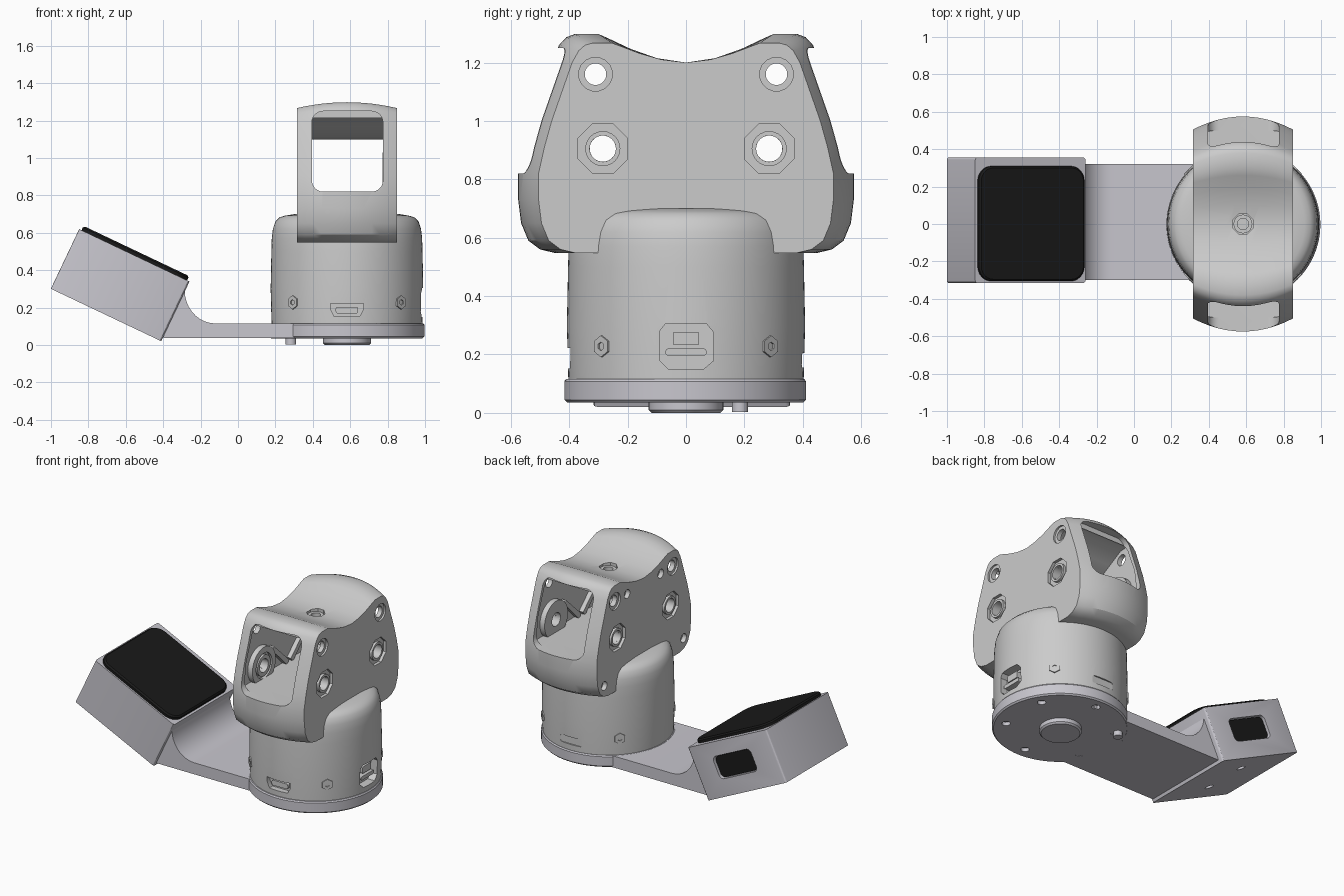
import bpy, bmesh, math
from mathutils import Matrix, Vector

if "Cube" in bpy.data.objects:
    bpy.data.objects.remove(bpy.data.objects["Cube"])

CX = 0.5825                       # axis of the turret
I = Matrix.Identity(4)


def material(name, color):
    m = bpy.data.materials.new(name)
    m.diffuse_color = color
    m.use_nodes = True
    m.node_tree.nodes["Principled BSDF"].inputs["Base Color"].default_value = m.diffuse_color
    return m


BLACK = material("black_glass", (0.01, 0.01, 0.01, 1))
PALE = material("pale_shell", (0.58, 0.57, 0.62, 1))


def finish(bm, name, mat=None, m=I):
    bmesh.ops.remove_doubles(bm, verts=bm.verts, dist=1e-5)
    bmesh.ops.recalc_face_normals(bm, faces=bm.faces)
    bm.transform(m)
    me = bpy.data.meshes.new(name)
    bm.to_mesh(me)
    bm.free()
    ob = bpy.data.objects.new(name, me)
    bpy.context.collection.objects.link(ob)
    if mat:
        me.materials.append(mat)
    return ob


def loft(name, rings, mat=None, m=I):
    """Skin a list of equal closed rings and cap both ends."""
    bm = bmesh.new()
    vs = [[bm.verts.new(p) for p in r] for r in rings]
    n = len(rings[0])
    for a, b in zip(vs, vs[1:]):
        for i in range(n):
            bm.faces.new((a[i], a[(i + 1) % n], b[(i + 1) % n], b[i]))
    bm.faces.new(vs[0])
    bm.faces.new(vs[-1])
    return finish(bm, name, mat, m)


def prism(name, axis, pts, a, b, mat=None, m=I):
    put = {'X': lambda p, d: (d, p[0], p[1]),
           'Y': lambda p, d: (p[0], d, p[1]),
           'Z': lambda p, d: (p[0], p[1], d)}[axis]
    return loft(name, [[put(p, d) for p in pts] for d in (a, b)], mat, m)


def lathe(name, prof, m=I, n=64, mat=None):
    """Spin a closed (radius, z) profile round z."""
    bm = bmesh.new()
    vs = [[bm.verts.new((r * math.cos(t), r * math.sin(t), z)) for r, z in prof]
          for t in (2 * math.pi * i / n for i in range(n))]
    k = len(prof)
    for i in range(n):
        a, b = vs[i], vs[(i + 1) % n]
        for j in range(k):
            l = (j + 1) % k
            if prof[j][0] + prof[l][0] > 1e-6:
                bm.faces.new((a[j], a[l], b[l], b[j]))
    return finish(bm, name, mat, m)


def tube(name, ro, ri, a, b, m=I, n=32):
    return lathe(name, [(ro, a), (ro, b), (ri, b), (ri, a)], m, n)


def ngon(r, n, x=0, y=0):
    return [(x + r * math.cos(2 * math.pi * (i + .5) / n),
             y + r * math.sin(2 * math.pi * (i + .5) / n)) for i in range(n)]


def rrect(w, h, r, x=0, y=0, k=6):
    pts = []
    for q, (sx, sy) in enumerate([(1, 1), (-1, 1), (-1, -1), (1, -1)]):
        for i in range(k + 1):
            t = math.pi / 2 * (q + i / k)
            pts.append((x + sx * (w / 2 - r) + r * math.cos(t),
                        y + sy * (h / 2 - r) + r * math.sin(t)))
    return pts


def cut(ob, *cutters):
    for c in cutters:
        c.hide_render = True
        mod = ob.modifiers.new("cut", 'BOOLEAN')
        mod.operation, mod.solver, mod.object = 'DIFFERENCE', 'EXACT', c
        bpy.context.view_layer.objects.active = ob
        bpy.ops.object.modifier_apply(modifier=mod.name)
        bpy.data.objects.remove(c)


# head: side profile with barrel-curved ends, lofted along x
half = [(.45, .548), (.50, .56), (.54, .59), (.565, .65), (.575, .73), (.575, .82),
        (.555, .91), (.53, 1.0), (.495, 1.1), (.46, 1.2), (.435, 1.26), (.41, 1.287),
        (.38, 1.298), (.30, 1.298), (.26, 1.28), (.19, 1.247), (.10, 1.215)]
prof = [(0, .548)] + half + [(0, 1.2)] + [(-y, z) for y, z in reversed(half)]
rings = []
for i in range(13):
    t = -1 + i / 6
    rings.append([(CX + .2675 * t,
                   y - math.copysign(.07 * t * t * min(1, abs(y) / .45), y),
                   z - max(0, z - 1.2) * .32 * t * t) for y, z in prof])
head = loft("head_shell", rings)
room = [(.5, .82), (.475, 1.0), (.41, 1.17), (.37, 1.23), (.3, 1.225), (.2, 1.17), (.1, 1.115)]
cut(head, prism("c", 'X', room + [(0, 1.1)] + [(-y, z) for y, z in reversed(room)], .36, .808))
for s in (-1, 1):
    cut(head,
        prism("c", 'Y', rrect(.38, .43, .06, .585, 1.035), s * .38, s * .75),   # end window
        prism("c", 'X', ngon(.045, 24, s * .285, .905), 0, 1.2),                # main bolt hole
        prism("c", 'X', ngon(.037, 24, s * .31, 1.16), 0, 1.2))                 # upper bolt hole
    for a, b, a2, b2 in ((.2, .335, .2, .327), (.83, 1, .838, 1)):
        cut(head, prism("c", 'X', ngon(.092, 8, s * .285, .905), a, b),
            prism("c", 'X', ngon(.058, 16, s * .31, 1.16), a2, b2))
    # small screw pockets on the left face only
    for y, z in ((.18, 1.16), (.425, .63)):
        cut(head, prism("c", 'X', ngon(.03, 16, s * y, z), .2, .345))
cut(head, prism("c", 'Z', ngon(.058, 8, CX, 0), 1.16, 1.4))
tube("top_screw", .05, .03, 1.15, 1.19, Matrix.Translation((CX, 0, 0)))

# nuts, bearing bosses and ribs on the inner walls
TURN = Matrix.Rotation(math.pi / 2, 4, 'Y')
for s in (-1, 1):
    at = Matrix.Translation((0, s * .285, .905)) @ TURN
    for side, (n0, n1, b0, b1) in {"left": (.318, .35, .34, .395),
                                   "right": (.816, .847, .773, .828)}.items():
        tube(side + "_bolt_nut", .06, .045, n0, n1, at, 6 * 4)
        tube(side + "_bearing_boss", .125, .085, b0, b1, at, 40)
        tube(side + "_bearing_core", .07, .045, b0, b1, at, 40)
        tube(side + "_bearing_web", .1, .06, b0, (b0 + b1) / 2 + (.01 if side == "left" else 0), at, 40)
        x0, x1 = (.35, .39) if side == "left" else (.778, .82)
        prism(side + "_rib", 'X', [(s * .19, .97), (s * .17, .99), (s * .01, .84), (s * .03, .81)], x0, x1)

# round body with rounded shoulder
AT = Matrix.Translation((CX, 0, 0))
body = lathe("turret_body", [(0, .11), (.403, .11), (.408, .3), (.404, .5), (.402, .57), (.396, .62),
                             (.383, .66), (.36, .683), (.33, .692), (.28, .7), (0, .7)], AT, 96)
port = [(-.06, .15), (.06, .15), (.095, .18), (.095, .275), (.07, .305),
        (-.07, .305), (-.09, .28), (-.09, .18)]
cut(body,
    prism("c", 'Y', [(.495, .222), (.67, .222), (.67, .19), (.65, .152), (.515, .152), (.495, .19)], -.5, -.365),
    prism("c", 'Y', rrect(.16, .05, .012, CX, .18), .395, .5),
    prism("c", 'X', port, .93, 1.1))
prism("front_socket", 'Y', rrect(.12, .035, .01, CX, .187), -.385, -.35)
prism("side_socket_upper", 'X', rrect(.09, .045, .006, 0, .255), .91, .965)
prism("side_socket_lower", 'X', rrect(.14, .025, .01, 0, .208), .91, .972)
for k in range(4):
    m = AT @ Matrix.Rotation(math.pi / 4 + k * math.pi / 2, 4, 'Z') @ Matrix.Translation((0, 0, .228)) @ TURN
    tube("body_screw", .037, .015, .38, .413, m, 6)

# round base plate with screw pockets below
base = lathe("base_plate", [(0, .036), (.405, .036), (.414, .045), (.414, .108), (.408, .116), (0, .116)],
             Matrix.Translation((CX, -.003, 0)), 96, PALE)
for k in range(6):
    t = math.radians(30 + 60 * k)
    cut(base, prism("c", 'Z', ngon(.026, 16, CX + .335 * math.cos(t), .335 * math.sin(t)), 0, .06))
lathe("base_hub", [(0, 0), (.118, 0), (.128, .01), (.128, .05), (0, .05)], AT, 48, PALE)
prism("base_pin", 'Z', ngon(.028, 24, .283, .185), .003, .05, PALE)

# arm with concave fillet rising into the tilted case
fillet = [(-.12 - .165 * math.sin(t), .292 - .177 * math.cos(t))
          for t in (math.radians(a) for a in range(0, 100, 10))]
prism("arm", 'Y', [(.58, .037), (.58, .115)] + fillet + [(-.33, .3), (-.4, .037)], -.3, .32, PALE)

# tilted case
TILT = Matrix.Translation((-.63, .02, .32)) @ Matrix.Rotation(math.radians(25.4), 4, 'Y')
case = prism("tilted_case", 'Z', rrect(.653, .672, .015, k=3), -.1765, .1765, PALE, TILT)
cut(case, prism("c", 'Y', rrect(.31, .15, .03, .01, .01), .308, .4, None, TILT))
for s in (-1, 1):
    cut(case, prism("c", 'Z', ngon(.028, 16, 0, s * .15), -.22, -.14, None, TILT))
prism("slot_panel", 'Y', rrect(.3, .14, .03, .01, .01), .28, .32, BLACK, TILT)
outer, inner = rrect(.625, .615, .08, 0, -.018), rrect(.605, .595, .07, 0, -.018)
loft("screen", [[(x, y, z) for x, y in r] for r, z in ((outer, .165), (outer, .193), (inner, .202))], BLACK, TILT)

# smooth shading with sharp edges kept
bpy.ops.object.select_all(action='DESELECT')
for ob in bpy.context.scene.objects:
    ob.select_set(True)
bpy.context.view_layer.objects.active = head
bpy.ops.object.shade_smooth_by_angle(angle=math.radians(30))
